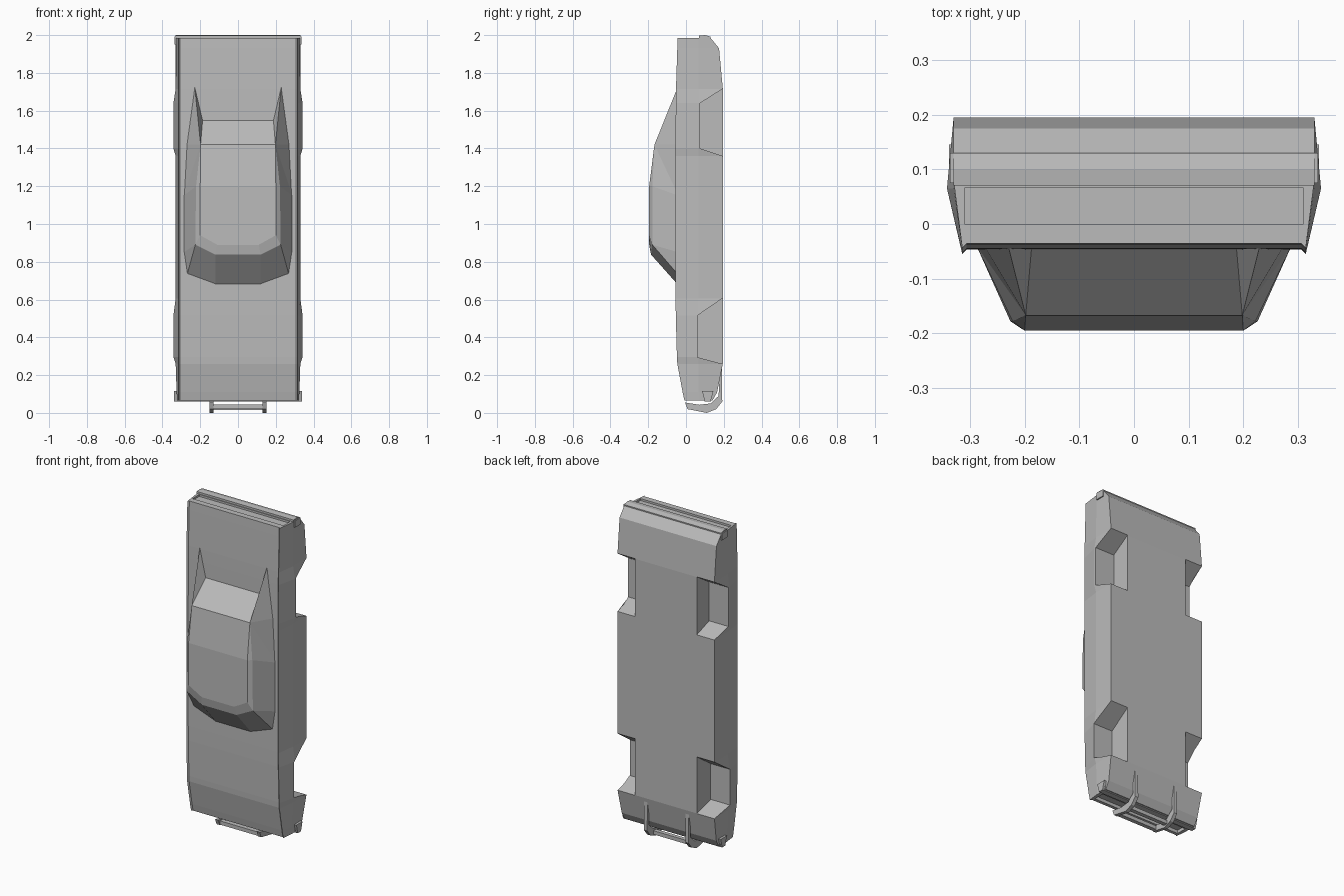
import bpy, bmesh

if "Cube" in bpy.data.objects:
    bpy.data.objects.remove(bpy.data.objects["Cube"])

grey = bpy.data.materials.new("plain grey")
grey.diffuse_color = (0.5, 0.5, 0.5, 1)
grey.use_nodes = True
grey.node_tree.nodes["Principled BSDF"].inputs["Base Color"].default_value = grey.diffuse_color


def finish(bm, name):
    bmesh.ops.remove_doubles(bm, verts=bm.verts, dist=1e-5)
    bmesh.ops.recalc_face_normals(bm, faces=bm.faces)
    me = bpy.data.meshes.new(name)
    bm.to_mesh(me)
    bm.free()
    me.materials.append(grey)
    ob = bpy.data.objects.new(name, me)
    bpy.context.collection.objects.link(ob)
    return ob


def prism(name, yz, x0, x1):
    """Side profile in (y, z), extruded along x."""
    bm = bmesh.new()
    a = [bm.verts.new((x0, y, z)) for y, z in yz]
    b = [bm.verts.new((x1, y, z)) for y, z in yz]
    n = len(yz)
    bm.faces.new(a)
    bm.faces.new(b[::-1])
    for i in range(n):
        j = (i + 1) % n
        bm.faces.new((a[i], b[i], b[j], a[j]))
    return finish(bm, name)


def rect(y0, y1, z0, z1):
    return [(y0, z0), (y1, z0), (y1, z1), (y0, z1)]


# Body: cross-sections lofted along the length (z, deck y, floor y, ridge x)
stations = [
    (0.065, 0.0, 0.14, 0.322), (0.11, -0.010, 0.165, 0.325),
    (0.26, -0.038, 0.195, 0.330), (0.295, -0.040, 0.195, 0.342),
    (0.515, -0.046, 0.195, 0.342), (0.605, -0.047, 0.195, 0.330),
    (1.36, -0.047, 0.195, 0.330), (1.40, -0.047, 0.195, 0.342),
    (1.64, -0.046, 0.195, 0.342), (1.715, -0.045, 0.195, 0.330),
    (1.93, -0.038, 0.175, 0.328), (1.985, -0.036, 0.13, 0.328)]
bm = bmesh.new()
rings = []
for z, deck, floor, ridge in stations:
    half = [(0.306, deck), (0.314, deck - 0.008), (ridge, 0.065), (0.33, floor)]
    if z < 0.2:
        half[3] = (0.322, floor)
    pts = half + [(-x, y) for x, y in reversed(half)]
    rings.append([bm.verts.new((x, y, z)) for x, y in pts])
for a, b in zip(rings, rings[1:]):
    for i in range(8):
        j = (i + 1) % 8
        bm.faces.new((a[i], a[j], b[j], b[i]))
bm.faces.new(rings[0])
bm.faces.new(rings[-1][::-1])
body = finish(bm, "car_body")

# Wheel wells, grille recess and rear panel recess
wells = [[(0.22, 0.252), (0.06, 0.295), (0.06, 0.515), (0.22, 0.625)],
         [(0.22, 1.351), (0.075, 1.40), (0.075, 1.64), (0.22, 1.732)]]
cutters = [prism("well_cutter", w, s * 0.21, s * 0.4) for w in wells for s in (1, -1)]
cutters.append(prism("grille_cutter", rect(0.02, 0.085, 0.03, 0.085), -0.30, 0.30))
cutters.append(prism("rear_panel_cutter", rect(0.0, 0.066, 1.973, 2.02), -0.31, 0.31))
for c in cutters:
    c.hide_render = True
    mod = body.modifiers.new("cut", 'BOOLEAN')
    mod.operation = 'DIFFERENCE'
    mod.solver = 'EXACT'
    mod.object = c
bpy.context.view_layer.objects.active = body
for mod in list(body.modifiers):
    bpy.ops.object.modifier_apply(modifier=mod.name)
for c in cutters:
    bpy.data.objects.remove(c, do_unlink=True)

# Cabin: right half given by named corners, mirrored to the left
base = -0.04
P = {
    "b0": (0, base, 0.675), "b1": (0.12, base, 0.675), "b2": (0.27, base, 0.73),
    "b3": (0.288, base, 0.85), "b4": (0.288, base, 1.15), "b5": (0.274, base, 1.42),
    "b6": (0.23, base, 1.735), "r": (0.187, base, 1.555), "r0": (0, base, 1.555),
    "t0": (0, -0.185, 0.838), "t1": (0.12, -0.185, 0.838), "t2": (0.226, -0.178, 0.89),
    "t3": (0.222, -0.178, 1.2), "u0": (0, -0.195, 0.89), "u1": (0.11, -0.195, 0.89),
    "u2": (0.2, -0.195, 0.94), "u3": (0.2, -0.195, 1.2), "u30": (0, -0.195, 1.2),
    "u4": (0.198, -0.167, 1.42), "u40": (0, -0.167, 1.42)}
F = ["b0 b1 t1 t0", "b1 b2 t2 t1", "t0 t1 u1 u0", "t1 t2 u2 u1", "u0 u1 u2 u3 u30",
     "u30 u3 u4 u40", "u40 u4 r r0", "b2 b3 t2", "b3 b4 t3 t2", "t2 t3 u3 u2",
     "b4 b5 u4", "b4 u4 t3", "t3 u4 u3", "b5 b6 u4", "b6 r u4",
     "r0 r b6 b5 b4 b3 b2 b1 b0"]
bm = bmesh.new()
for s in (1, -1):
    v = {k: bm.verts.new((s * x, y, z)) for k, (x, y, z) in P.items()}
    for f in F:
        bm.faces.new([v[k] for k in f.split()])
finish(bm, "cabin")

# Bumpers, with ends wrapping round the corners
prism("rear_bumper", [(0.07, 1.975), (0.13, 1.975), (0.13, 1.992), (0.10, 2.0), (0.07, 1.997)],
      -0.33, 0.33)
prism("front_bumper", [(0.098, 0.06), (0.132, 0.06), (0.138, 0.08), (0.092, 0.08)], -0.328, 0.328)
for s in (1, -1):
    prism("rear_bumper_end", rect(0.075, 0.13, 1.95, 1.992), s * 0.31, s * 0.336)
    prism("front_bumper_end", [(0.1, 0.06), (0.13, 0.06), (0.145, 0.115), (0.085, 0.115)],
          s * 0.31, s * 0.338)

# Push bar: two curved hoops and cross rails
hoop = [(-0.005, 0.055), (0.008, 0.02), (0.11, 0.0), (0.16, 0.02), (0.192, 0.06),
        (0.190, 0.245), (0.175, 0.19), (0.173, 0.09), (0.13, 0.05), (0.07, 0.043)]
for s in (1, -1):
    prism("push_bar_hoop", hoop, s * 0.13, s * 0.152)
prism("push_bar_upper_rail", rect(0.01, 0.035, 0.022, 0.045), -0.14, 0.14)
prism("push_bar_lower_rail", rect(0.105, 0.13, 0.015, 0.038), -0.14, 0.14)
